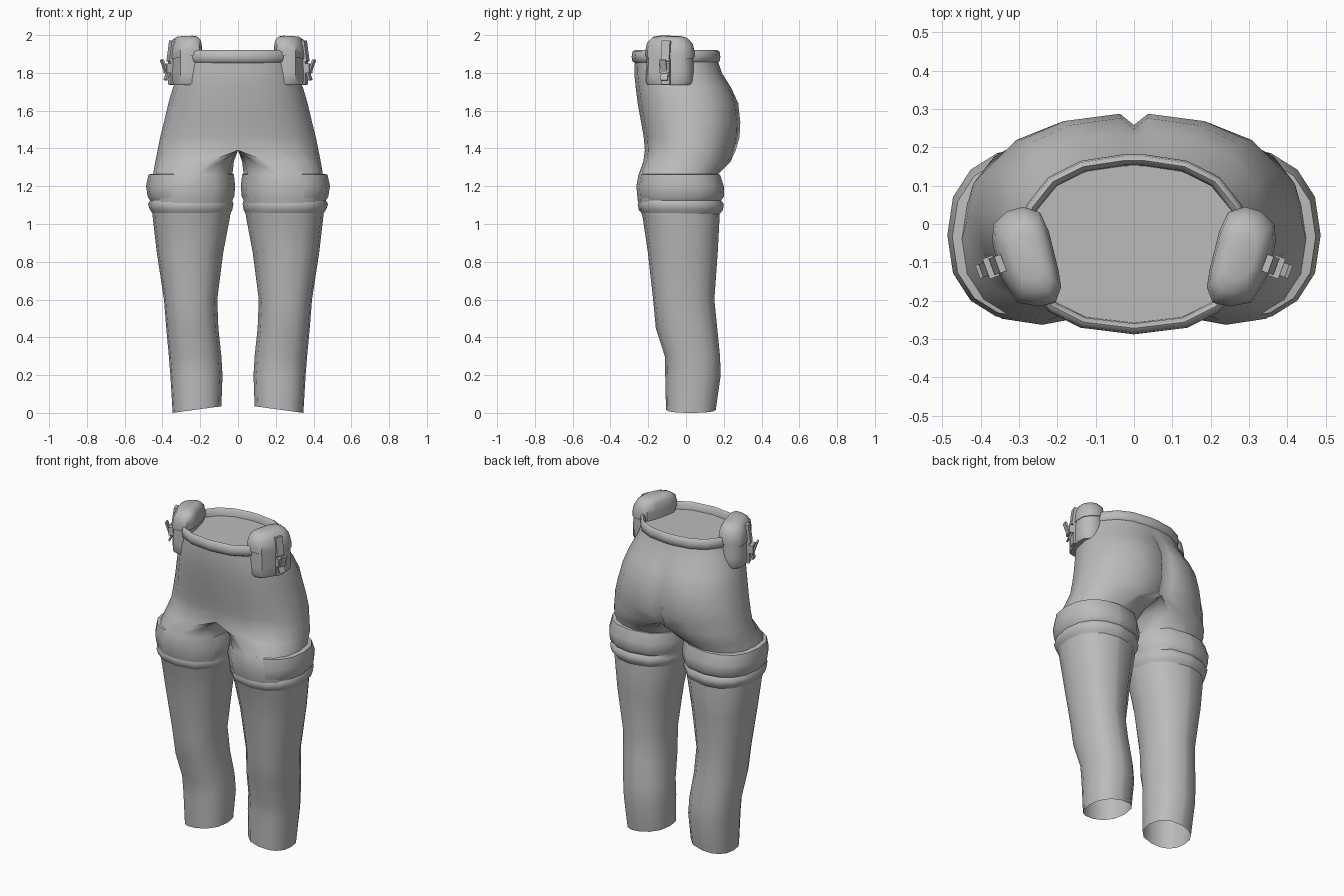
import bpy, bmesh, math
from mathutils import Matrix, Vector

if "Cube" in bpy.data.objects:
    bpy.data.objects.remove(bpy.data.objects["Cube"])

grey = bpy.data.materials.new("grey_cloth")
grey.diffuse_color = (0.5, 0.5, 0.5, 1)
grey.use_nodes = True
grey.node_tree.nodes["Principled BSDF"].inputs["Base Color"].default_value = grey.diffuse_color

OUTER = [-90, -66, -45, -22, 0, 22, 45, 66, 86.5, 90]
INNER = [62, 30, 0, -30, -62]


def ring(z, xi, cx, xo, yf, yb, cleft=0.0, tilt=0.0, p=0.85):
    """Closed loop: outer arc from front to back, then the inner side forward."""
    cy, ry = (yf + yb) / 2, (yb - yf) / 2
    pts = []
    for arc, side in ((OUTER, xo - cx), (INNER, xi - cx)):
        for a in arc:
            c, s = max(0, math.cos(math.radians(a))), math.sin(math.radians(a))
            x = cx + side * (c ** p if c > 1e-6 else 0)
            y = cy + ry * math.copysign(abs(s) ** p, s)
            if a == 90:
                y -= cleft
            pts.append((x, y, z + tilt * (xo - x) / (xo - xi)))
    return pts


def loft(bm, rings, cap_top=False, cap_bottom=False):
    vs = [[bm.verts.new(p) for p in r] for r in rings]
    n = len(vs[0])
    for a, b in zip(vs, vs[1:]):
        for i in range(n):
            j = (i + 1) % n
            bm.faces.new((a[i], b[i], b[j], a[j]))
    if cap_top:
        bm.faces.new(vs[0])
    if cap_bottom:
        bm.faces.new(vs[-1][::-1])
    return vs


def finish(name, bm, angle=45):
    me = bpy.data.meshes.new(name)
    bm.to_mesh(me)
    bm.free()
    me.materials.append(grey)
    ob = bpy.data.objects.new(name, me)
    bpy.context.collection.objects.link(ob)
    bpy.ops.object.select_all(action='DESELECT')
    ob.select_set(True)
    bpy.context.view_layer.objects.active = ob
    bpy.ops.object.shade_smooth_by_angle(angle=math.radians(angle))
    m = ob.modifiers.new("mirror", 'MIRROR')
    m.use_clip = True
    m.merge_threshold = 0.0005
    return ob


# Trousers: hips that split at the crotch into open-ended legs
trousers = [
    (1.875, 0, 0, .285, -.270, .165),
    (1.80, 0, 0, .312, -.274, .190, .005),
    (1.72, 0, 0, .345, -.266, .240, .015),
    (1.64, 0, 0, .368, -.256, .277, .030),
    (1.54, 0, 0, .392, -.238, .288, .030),
    (1.46, 0, 0, .412, -.224, .284, .035),
    (1.39, 0, 0, .426, -.218, .264, .040),
    (1.33, .022, .15, .438, -.226, .235),
    (1.26, .030, .23, .450, -.252, .165),
    (1.20, .020, .24, .465, -.263, .165),
    (1.12, .030, .25, .460, -.255, .170),
    (1.04, .042, .25, .452, -.230, .178),
    (.85, .078, .255, .430, -.202, .168),
    (.60, .110, .25, .392, -.174, .150),
    (.45, .104, .24, .380, -.160, .165),
    (.30, .088, .225, .366, -.112, .180),
    (.20, .082, .22, .358, -.110, .184),
    (.0, .088, .215, .346, -.106, .158, 0, .035),
]
bm = bmesh.new()
vs = loft(bm, [ring(*r) for r in trousers])
bmesh.ops.delete(bm, geom=[f for f in bm.faces if all(v.co.x < 1e-5 for v in f.verts)],
                 context='FACES')
# Flat panel closing the waist
bm.faces.new(vs[0][:len(OUTER)])
bmesh.ops.delete(bm, geom=[v for v in bm.verts if not v.link_faces], context='VERTS')
finish("trousers", bm, 60)

# Rolled cuffs around the thighs
cuff = [
    (1.268, .035, .24, .435, -.230, .145),
    (1.262, .022, .25, .474, -.248, .180),
    (1.20, .015, .25, .487, -.258, .200),
    (1.145, .020, .25, .478, -.256, .202),
    (1.125, .030, .25, .466, -.246, .186),
    (1.105, .024, .25, .477, -.256, .200),
    (1.075, .030, .25, .466, -.250, .196),
    (1.045, .046, .25, .446, -.224, .172),
]
bm = bmesh.new()
loft(bm, [ring(*r) for r in cuff])
finish("thigh_cuff", bm, 50)

# Waistband: rounded section swept round the waist
bm = bmesh.new()
band = [(1.872, -.022), (1.908, -.020), (1.920, -.008), (1.912, .004),
        (1.885, .008), (1.862, .004), (1.853, -.008), (1.86, -.022)]
loft(bm, [ring(z, 0, 0, .292 + d, -.280 - d, .174 + d) for z, d in band])
bmesh.ops.delete(bm, geom=[f for f in bm.faces if all(v.co.x < 1e-5 for v in f.verts)],
                 context='FACES')
bmesh.ops.delete(bm, geom=[v for v in bm.verts if not v.link_faces], context='VERTS')
finish("waistband", bm, 60)

# Hip pouches with a domed flap
outline = [(.25, -.215), (.305, -.205), (.345, -.14), (.37, -.05), (.367, 0), (.332, .033),
           (.29, .045), (.245, .03), (.222, -.02), (.197, -.12), (.19, -.165), (.205, -.205)]
centre = Vector((.28, -.085))


def pouch_ring(z, s, lean=0.0):
    pts = []
    for q in outline:
        v = centre + (Vector(q) - centre) * s
        pts.append((v.x, v.y, z - lean * (v.x - centre.x)))
    return pts


bm = bmesh.new()
loft(bm, [pouch_ring(1.995, .45, .05), pouch_ring(1.985, .72, .12), pouch_ring(1.955, .93, .2),
          pouch_ring(1.915, 1.0, .2), pouch_ring(1.885, 1.0, .15), pouch_ring(1.885, .95, .15)],
     cap_top=True)
finish("pouch_flap", bm, 45)
bm = bmesh.new()
loft(bm, [pouch_ring(1.92, .93), pouch_ring(1.80, .97), pouch_ring(1.75, .97),
          pouch_ring(1.735, .90)], cap_bottom=True)
finish("pouch_body", bm, 45)


# Straps and buckles on the outer pouch face
def block(name, out, z, size, lean=0):
    bm = bmesh.new()
    bmesh.ops.create_cube(bm, size=1)
    turn = Matrix.Rotation(math.radians(-20), 4, 'Z')
    place = (Matrix.Translation((.352, -.105, z)) @ turn @ Matrix.Translation((out, 0, 0))
             @ Matrix.Rotation(math.radians(lean), 4, 'Y') @ Matrix.Diagonal((*size, 1)))
    bmesh.ops.transform(bm, matrix=place, verts=bm.verts)
    finish(name, bm, 30)


block("strap_lower", .004, 1.805, (.016, .046, .135))
block("strap_upper", .004, 1.915, (.018, .046, .11), -8)
block("buckle", .022, 1.825, (.028, .056, .05))
block("buckle_tongue", .042, 1.835, (.010, .036, .075), 20)
block("strap_end", .026, 1.785, (.010, .040, .05), -20)
